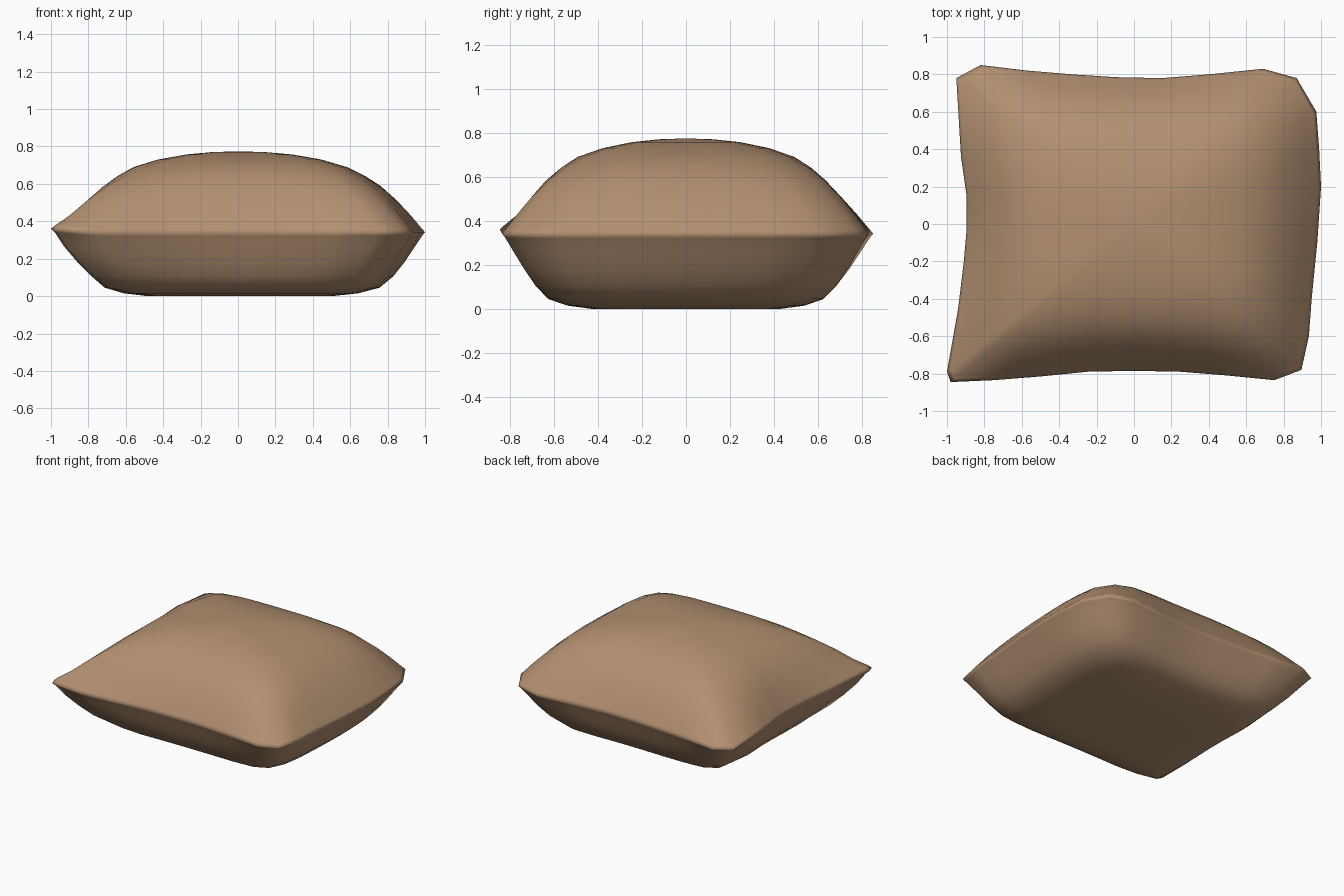
import bpy, bmesh, math

if "Cube" in bpy.data.objects:
    bpy.data.objects.remove(bpy.data.objects["Cube"])

# Seam outline seen from above, counter-clockwise from the front left corner
OUTLINE = [(-1, -.79), (-.98, -.845), (-.75, -.835), (-.5, -.815), (-.25, -.79), (0, -.785),
           (.25, -.79), (.5, -.81), (.75, -.835), (.895, -.78), (.935, -.6), (.95, -.4),
           (.98, -.1), (1, .2), (.99, .4), (.975, .6), (.87, .78), (.69, .83), (.4, .80),
           (.15, .78), (-.1, .785), (-.33, .80), (-.57, .82), (-.82, .85), (-.95, .78),
           (-.925, .36), (-.895, .15), (-.895, -.03), (-.91, -.2), (-.94, -.45)]

# Profile as (scale of outline, height), from the top down to the underside
PROFILE = [(.15, .77), (.3, .757), (.46, .73), (.6, .69), (.7, .64), (.78, .585), (.86, .51),
           (.93, .43), (.985, .36), (1, .342), (.985, .322), (.95, .265), (.9, .185),
           (.84, .105), (.77, .045), (.66, .015), (.52, 0), (.25, 0)]


def ring_point(x, y, s):
    """Shrink an outline point, rounding the outline off away from the seam."""
    a = math.atan2(y / .82, x / .95)
    c, d = math.cos(a), math.sin(a)
    r = (abs(c) ** 4.5 + abs(d) ** 4.5) ** (-1 / 4.5)
    rx, ry = .02 + .95 * r * c, .82 * r * d
    w = min(1, (1 - s) * 2.5)
    return s * (x + (rx - x) * w), s * (y + (ry - y) * w)


# Cushion body
bm = bmesh.new()
rings = []
for s, z in PROFILE:
    ring = []
    for x, y in OUTLINE:
        px, py = ring_point(x, y, s)
        # the front left corner tips up slightly
        lift = .018 if s > .97 and x < -.95 and y < -.7 else 0
        ring.append(bm.verts.new((px, py, z + lift)))
    rings.append(ring)
n = len(OUTLINE)
for up, low in zip(rings, rings[1:]):
    for i in range(n):
        j = (i + 1) % n
        bm.faces.new((up[i], low[i], low[j], up[j]))
top = bm.verts.new((0, 0, .774))
bottom = bm.verts.new((0, 0, 0))
for i in range(n):
    j = (i + 1) % n
    bm.faces.new((top, rings[0][i], rings[0][j]))
    bm.faces.new((bottom, rings[-1][j], rings[-1][i]))
bmesh.ops.recalc_face_normals(bm, faces=bm.faces)
for f in bm.faces:
    f.smooth = True
mesh = bpy.data.meshes.new("cushion")
bm.to_mesh(mesh)
bm.free()

# Tan fabric
fabric = bpy.data.materials.new("tan fabric")
fabric.diffuse_color = (.45, .28, .165, 1)
fabric.use_nodes = True
fabric.node_tree.nodes["Principled BSDF"].inputs["Base Color"].default_value = fabric.diffuse_color
mesh.materials.append(fabric)
cushion = bpy.data.objects.new("cushion", mesh)
bpy.context.collection.objects.link(cushion)
